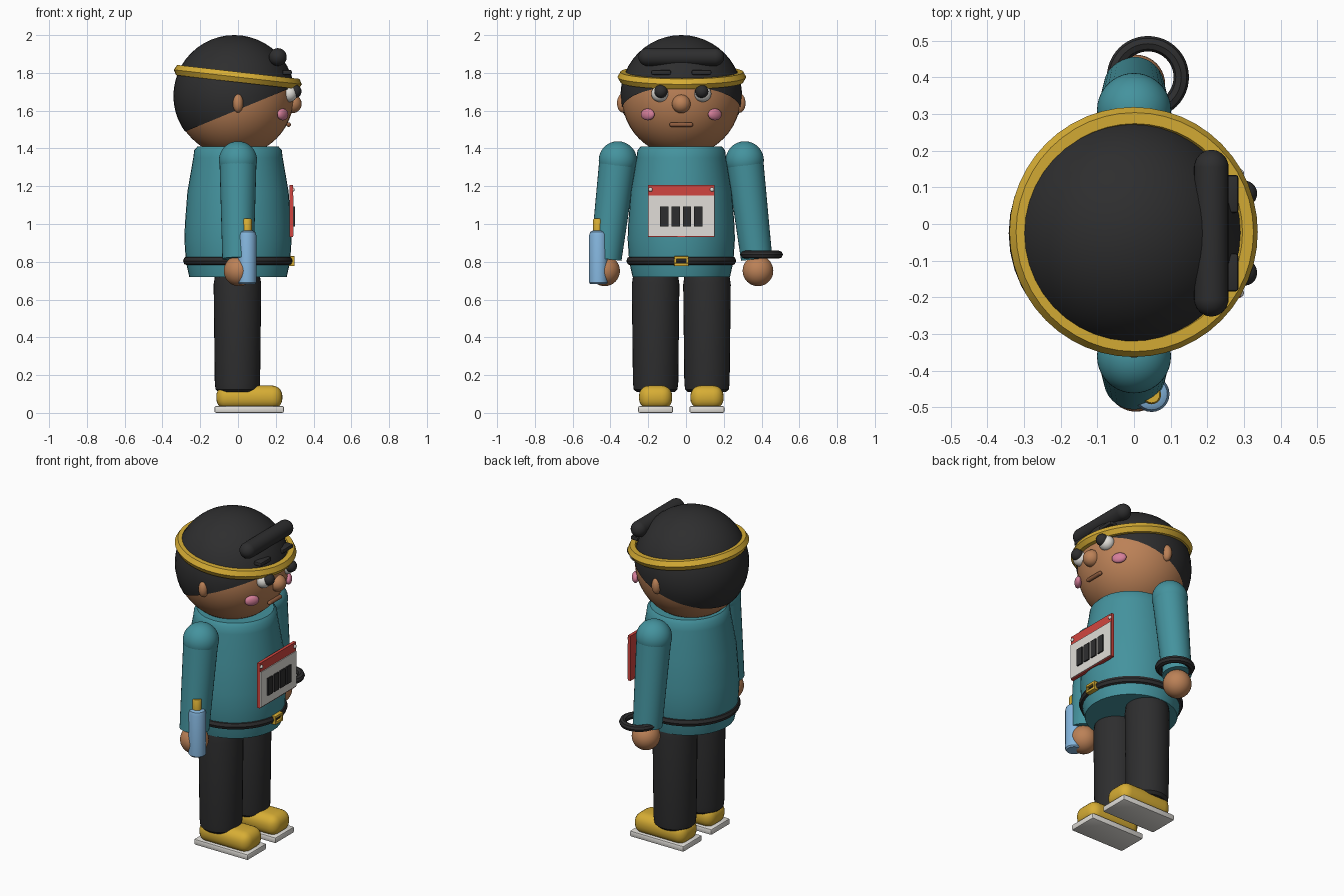
import bpy, bmesh, math
from mathutils import Vector, Matrix

if "Cube" in bpy.data.objects:
    bpy.data.objects.remove(bpy.data.objects["Cube"])

CY = -0.025            # side-to-side middle of the body (figure faces +x)


def material(name, rgb):
    m = bpy.data.materials.new(name)
    m.diffuse_color = (*rgb, 1)
    m.use_nodes = True
    m.node_tree.nodes["Principled BSDF"].inputs["Base Color"].default_value = m.diffuse_color
    return m


BLACK = material("charcoal", (0.027, 0.027, 0.028))
SKIN = material("skin", (0.50, 0.22, 0.095))
TEAL = material("teal", (0.058, 0.29, 0.34))
GOLD = material("gold", (0.68, 0.42, 0.035))
WHITE = material("off white", (0.75, 0.73, 0.69))
PINK = material("pink", (0.66, 0.21, 0.32))
RED = material("red", (0.64, 0.06, 0.05))
BLUE = material("light blue", (0.23, 0.46, 0.72))
BROWN = material("brown", (0.28, 0.11, 0.05))


def finish(name, bm, mat, angle=40):
    bmesh.ops.recalc_face_normals(bm, faces=bm.faces)
    me = bpy.data.meshes.new(name)
    bm.to_mesh(me)
    bm.free()
    me.materials.append(mat)
    me.shade_smooth()
    me.set_sharp_from_angle(angle=math.radians(angle))
    ob = bpy.data.objects.new(name, me)
    bpy.context.collection.objects.link(ob)
    return ob


def ball(name, loc, radii, mat, yaw=0, cut=None):
    """Ellipsoid; cut = (point, normal) keeps only the normal side."""
    bm = bmesh.new()
    bmesh.ops.create_uvsphere(bm, u_segments=40, v_segments=24, radius=1)
    M = Matrix.Translation(loc) @ Matrix.Rotation(yaw, 4, 'Z') @ Matrix.Diagonal((*radii, 1))
    bmesh.ops.transform(bm, matrix=M, verts=bm.verts)
    if cut:
        bmesh.ops.bisect_plane(bm, geom=bm.verts[:] + bm.edges[:] + bm.faces[:],
                               plane_co=cut[0], plane_no=cut[1], clear_inner=True)
    return finish(name, bm, mat, 60)


def lathe(name, profile, mat, start=(0, 0, 0), direction=(0, 0, 1), segs=32):
    """Revolve (radius, height) points about an axis, capped at both ends."""
    bm = bmesh.new()
    rot = Vector(direction).to_track_quat('Z', 'Y').to_matrix().to_4x4()
    M = Matrix.Translation(start) @ rot
    rings = []
    for r, h in profile:
        rings.append([bm.verts.new(M @ Vector((r * math.cos(a), r * math.sin(a), h)))
                      for a in (2 * math.pi * i / segs for i in range(segs))])
    for lo, hi in zip(rings, rings[1:]):
        for i in range(segs):
            j = (i + 1) % segs
            bm.faces.new((lo[i], lo[j], hi[j], hi[i]))
    bm.faces.new(rings[0][::-1])
    bm.faces.new(rings[-1])
    return finish(name, bm, mat)


def capsule(name, centre, length, r, mat):
    """Rounded bar lying along y."""
    h = length / 2 - r
    arc = [math.radians(a) for a in (3, 20, 40, 60, 80, 90)]
    prof = [(r * math.sin(a), -h - r * math.cos(a)) for a in arc]
    prof += [(p, -q) for p, q in reversed(prof)]
    return lathe(name, prof, mat, centre, (0, 1, 0), 24)


def box(name, lo, hi, mat, bevel=0, segs=2):
    bm = bmesh.new()
    bmesh.ops.create_cube(bm, size=1)
    lo, hi = Vector(lo), Vector(hi)
    bmesh.ops.transform(bm, verts=bm.verts, matrix=Matrix.Translation((lo + hi) / 2)
                        @ Matrix.Diagonal((*(hi - lo), 1)))
    if bevel:
        bmesh.ops.bevel(bm, geom=bm.edges[:], offset=bevel, segments=segs,
                        affect='EDGES', profile=0.5)
    return finish(name, bm, mat)


def ring(name, loc, major, minor, mat, minor_segs=8, tilt=0, squash=1.0):
    bm = bmesh.new()
    M = Matrix.Translation(loc) @ Matrix.Rotation(tilt, 4, 'Y')
    n = 48
    grid = []
    for i in range(n):
        a = 2 * math.pi * i / n
        row = []
        for j in range(minor_segs):
            b = 2 * math.pi * j / minor_segs
            r = major + minor * math.cos(b)
            row.append(bm.verts.new(M @ Vector((r * math.cos(a), r * math.sin(a),
                                                squash * minor * math.sin(b)))))
        grid.append(row)
    for i in range(n):
        for j in range(minor_segs):
            k, m = (i + 1) % n, (j + 1) % minor_segs
            bm.faces.new((grid[i][j], grid[k][j], grid[k][m], grid[i][m]))
    return finish(name, bm, mat)


# Head, swept-back hair cap, headband and fringe
ball("head", (-0.02, CY, 1.675), (0.316, 0.316, 0.316), SKIN)
ball("hair", (-0.02, CY, 1.678), (0.322, 0.322, 0.322), BLACK,
     cut=((0, CY, 1.605), (-0.38, 0, 0.92)))
ring("headband", (-0.001, CY + 0.003, 1.778), 0.311, 0.03, GOLD, 6, math.radians(6.5), 1.05)
capsule("fringe", (0.211, CY, 1.884), 0.455, 0.047, BLACK)

# Face
ball("nose", (0.288, CY, 1.636), (0.049, 0.049, 0.049), SKIN)
capsule("mouth", (0.268, CY, 1.526), 0.125, 0.012, BROWN)
for s, side in ((-1, "right"), (1, "left")):
    ball(side + "_eye", (0.272, CY + s * 0.113, 1.69), (0.042, 0.046, 0.044), WHITE)
    ball(side + "_pupil", (0.302, CY + s * 0.108, 1.702), (0.034, 0.035, 0.035), BLACK)
    y = CY + s * 0.107
    box(side + "_eyebrow", (0.235, y - 0.052, 1.79), (0.285, y + 0.052, 1.815), BLACK, 0.008)
    ball(side + "_cheek", (0.237, CY + s * 0.178, 1.58), (0.02, 0.042, 0.031), PINK,
         yaw=s * math.radians(35))
    ball(side + "_ear", (0, CY + s * 0.31, 1.64), (0.028, 0.03, 0.05), SKIN)

# Shirt body with belt and buckle
lathe("shirt", [(0.258, 0.72), (0.276, 0.80), (0.284, 0.92), (0.281, 1.0), (0.268, 1.17),
                (0.237, 1.35), (0.232, 1.39), (0.215, 1.41)], TEAL, (0, CY, 0), segs=40)
ring("belt", (0, CY, 0.805), 0.266, 0.025, BLACK, 8)
for z in (0.785, 0.822):
    box("buckle_bar", (0.27, CY - 0.038, z - 0.008), (0.3, CY + 0.038, z + 0.008), GOLD, 0.003)
for s in (-1, 1):
    box("buckle_side", (0.27, CY + s * 0.032 - 0.006, 0.785),
        (0.298, CY + s * 0.032 + 0.006, 0.822), GOLD)

# Race bib: red backing, white panel, dark bars and corner pins
box("bib_backing", (0.272, CY - 0.177, 0.93), (0.29, CY + 0.177, 1.206), RED)
box("bib_panel", (0.285, CY - 0.173, 0.936), (0.295, CY + 0.173, 1.152), WHITE)
for i in range(4):
    y = CY + (i - 1.5) * 0.06
    box("bib_bar", (0.294, y - 0.022, 0.987), (0.303, y + 0.022, 1.093), BLACK)
for s in (-1, 1):
    ball("bib_pin", (0.291, CY + s * 0.163, 1.182), (0.009, 0.011, 0.011), WHITE)

for s, side in ((-1, "right"), (1, "left")):
    # Arms and hands
    top = Vector((0, CY + s * 0.336, 1.337))
    wrist = Vector((0, CY + s * 0.399, 0.815))
    ball(side + "_shoulder", top, (0.101, 0.101, 0.101), TEAL)
    d = wrist - top
    lathe(side + "_sleeve", [(0.098, 0), (0.083, d.length)], TEAL, top, d)
    ball(side + "_hand", (0.005, CY + s * 0.406, 0.752), (0.08, 0.081, 0.081), SKIN)

    # Legs and shoes
    y = CY + s * 0.136
    lathe(side + "_leg", [(0.1, 0.11), (0.116, 0.125), (0.12, 0.16), (0.126, 0.68),
                          (0.12, 0.72), (0.1, 0.735)], BLACK, (-0.003, y, 0))
    box(side + "_shoe", (-0.115, y - 0.088, 0.02), (0.235, y + 0.088, 0.145), GOLD, 0.055, 5)
    box(side + "_sole", (-0.124, y - 0.092, 0), (0.243, y + 0.092, 0.036), WHITE, 0.008)

# Bottle in the right hand, band on the left wrist
lathe("bottle", [(0.042, 0.682), (0.049, 0.69), (0.049, 0.94), (0.043, 0.958), (0.03, 0.965)],
      BLUE, (0.048, -0.464, 0), segs=24)
lathe("bottle_cap", [(0.026, 0.96), (0.026, 1.022), (0.022, 1.028)], GOLD,
      (0.048, -0.466, 0), segs=20)
ring("wrist_band", (0.038, 0.401, 0.838), 0.091, 0.021, BLACK, 8)
